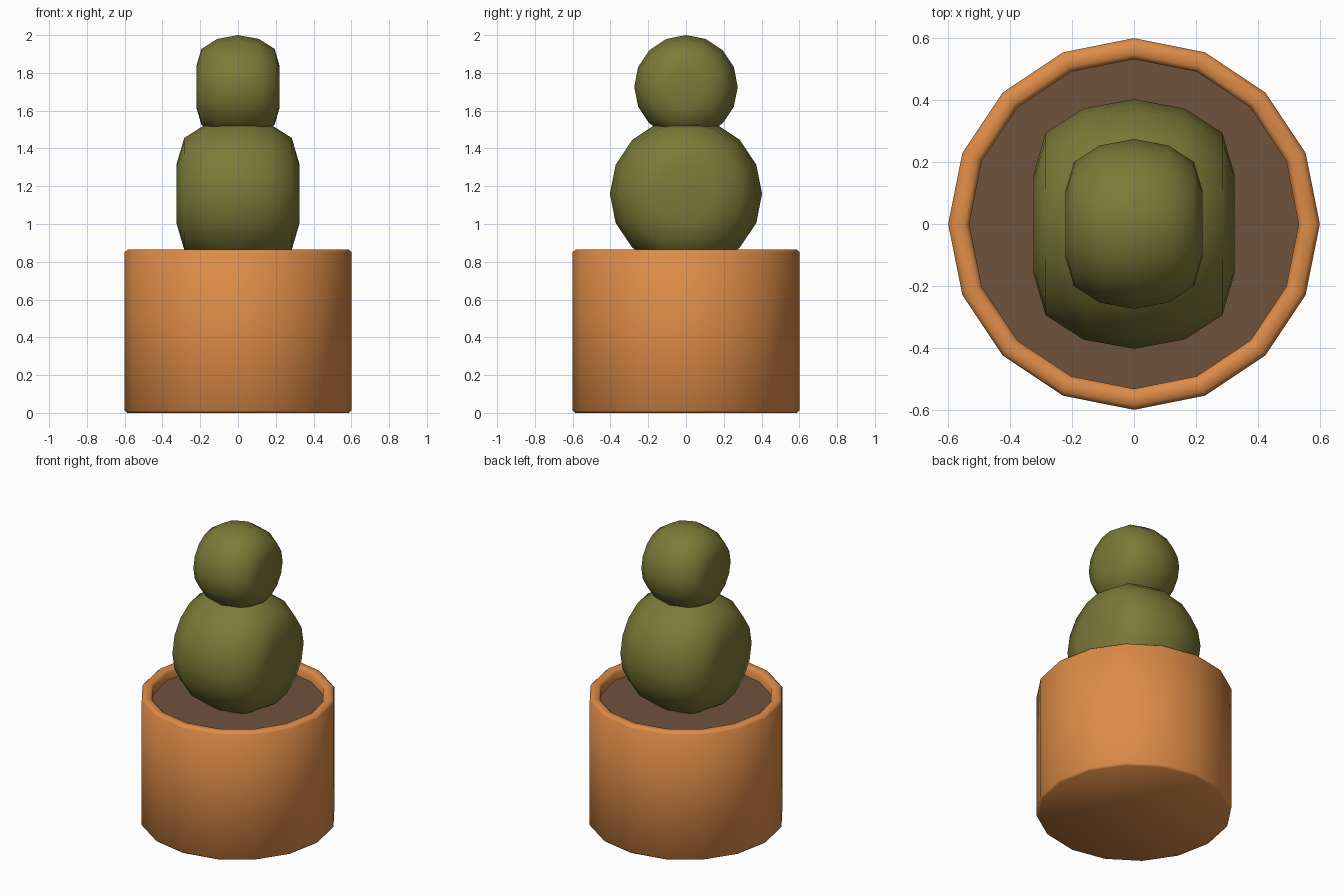
import bpy, math

if "Cube" in bpy.data.objects:
    bpy.data.objects.remove(bpy.data.objects["Cube"])

SIDES = 16

def material(name, rgb):
    lin = [((c / 255 + 0.055) / 1.055) ** 2.4 for c in rgb]
    m = bpy.data.materials.new(name)
    m.diffuse_color = (*lin, 1)
    m.use_nodes = True
    m.node_tree.nodes["Principled BSDF"].inputs["Base Color"].default_value = m.diffuse_color
    return m

clay = material("terracotta", (222, 140, 72))
earth = material("soil brown", (112, 82, 60))
green = material("cactus green", (124, 122, 56))

def lathe(name, profile, mat, axis="Z", centre=(0, 0, 0), scale=1.0):
    """Revolve (radius, height) points round the axis and close both ends."""
    verts, faces = [], []
    for r, h in profile:
        for i in range(SIDES):
            a = 2 * math.pi * i / SIDES
            u, v = r * math.cos(a), r * math.sin(a)
            p = (u, v, h) if axis == "Z" else (h, u, v)
            verts.append([p[k] * scale + centre[k] for k in range(3)])
    for j in range(len(profile) - 1):
        for i in range(SIDES):
            n = (i + 1) % SIDES
            a, b = j * SIDES, (j + 1) * SIDES
            faces.append((a + i, a + n, b + n, b + i))
    faces.append(tuple(reversed(range(SIDES))))
    last = (len(profile) - 1) * SIDES
    faces.append(tuple(range(last, last + SIDES)))
    me = bpy.data.meshes.new(name)
    me.from_pydata(verts, [], faces)
    me.materials.append(mat)
    ob = bpy.data.objects.new(name, me)
    bpy.context.collection.objects.link(ob)
    bpy.ops.object.select_all(action="DESELECT")
    ob.select_set(True)
    bpy.context.view_layer.objects.active = ob
    bpy.ops.object.shade_smooth_by_angle(angle=math.radians(50))
    return ob

# Pot with a softened foot and rim
lathe("pot", [(0.588, 0), (0.6, 0.012), (0.6, 0.85), (0.585, 0.865),
              (0.547, 0.865), (0.532, 0.85), (0.532, 0.78)], clay)

# Soil filling the pot
lathe("soil", [(0.535, 0.75), (0.535, 0.80)], earth)

# Cactus balls: round about the x axis, flattened on both sides
half = [(0.403, 0), (0.373, 0.163), (0.295, 0.285), (0.158, 0.325)]
ball = [(r, -x) for r, x in reversed(half)] + half[1:]
lathe("cactus_body", ball, green, "X", (0, 0, 1.16))
lathe("cactus_top", ball, green, "X", (0, 0, 1.726), 0.68)
